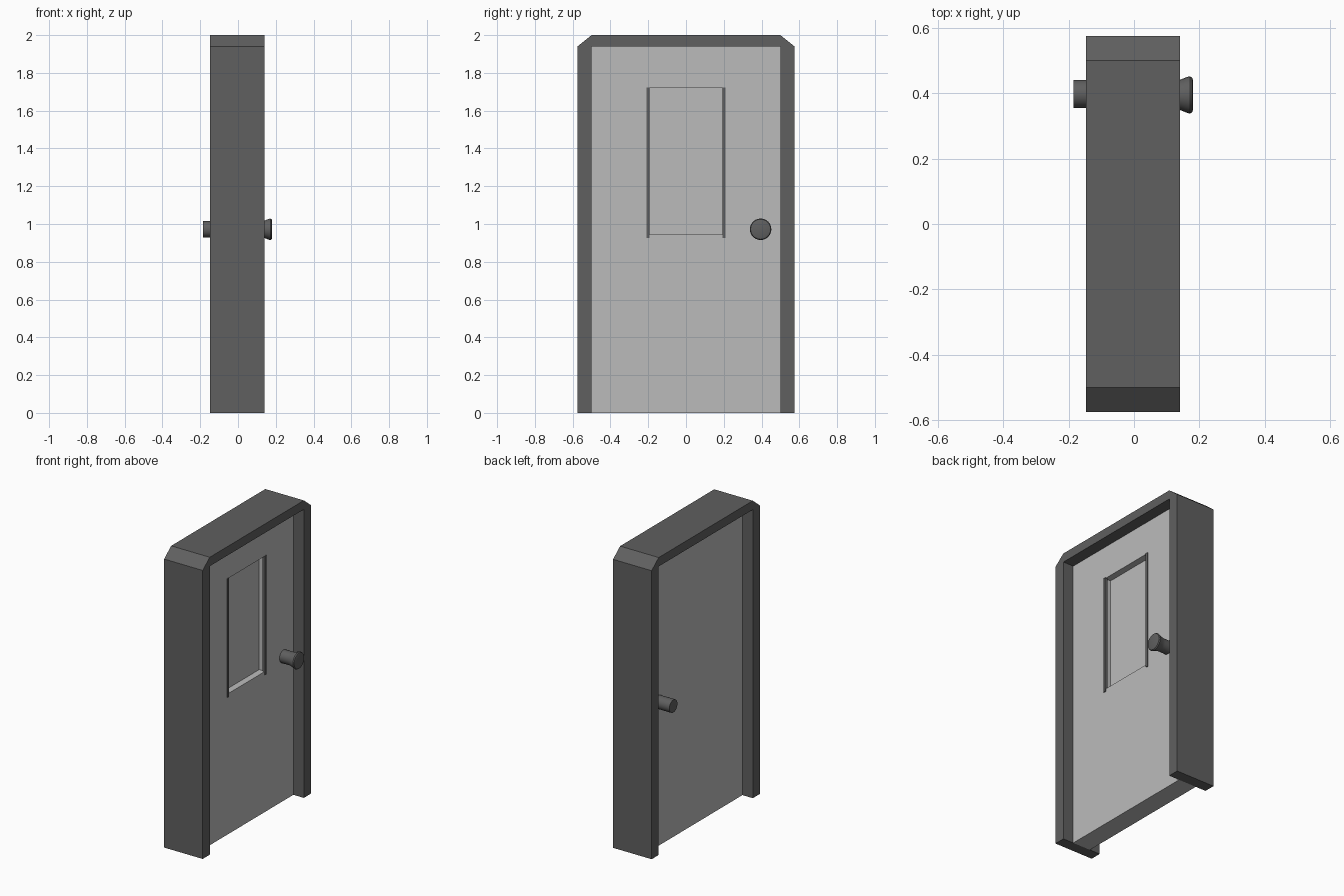
import bpy, bmesh
from math import pi, cos, sin, radians
from mathutils import Vector

cube = bpy.data.objects.get("Cube")
if cube:
    bpy.data.objects.remove(cube, do_unlink=True)


def material(name, value):
    mat = bpy.data.materials.new(name)
    mat.use_nodes = True
    colour = (value, value, value, 1)
    mat.diffuse_color = colour
    mat.node_tree.nodes["Principled BSDF"].inputs["Base Color"].default_value = colour
    return mat


DARK = material("dark_grey", 0.115)
LIGHT = material("light_grey", 0.5)


def finish(name, bm, mat):
    bmesh.ops.recalc_face_normals(bm, faces=bm.faces)
    mesh = bpy.data.meshes.new(name)
    bm.to_mesh(mesh)
    bm.free()
    mesh.materials.append(mat)
    obj = bpy.data.objects.new(name, mesh)
    bpy.context.collection.objects.link(obj)
    return obj


def box(lo, hi):
    bm = bmesh.new()
    bmesh.ops.create_cube(bm, size=1)
    lo, hi = Vector(lo), Vector(hi)
    for v in bm.verts:
        v.co = (lo + hi) / 2 + v.co * (hi - lo)
    return bm


def lathe(name, profile, y, z, mat, sides=24):
    """Turn (x, radius) points about an axis along x, with flat caps."""
    bm = bmesh.new()
    rings = [[bm.verts.new((x, y + r * cos(2 * pi * i / sides), z + r * sin(2 * pi * i / sides)))
              for i in range(sides)] for x, r in profile]
    for a, b in zip(rings, rings[1:]):
        for i in range(sides):
            j = (i + 1) % sides
            bm.faces.new((a[i], a[j], b[j], b[i]))
    bm.faces.new(rings[0])
    bm.faces.new(rings[-1])
    obj = finish(name, bm, mat)
    bpy.ops.object.select_all(action="DESELECT")
    obj.select_set(True)
    bpy.context.view_layer.objects.active = obj
    bpy.ops.object.shade_smooth_by_angle(angle=radians(30))


# Door frame: arch outline with chamfered corners, extruded along x
half = [(0.5, 0), (0.575, 0), (0.575, 1.94), (0.5, 2.0)]
inner = [(-0.5, 0), (-0.5, 1.94), (0.5, 1.94)]
outline = half + [(-y, z) for y, z in reversed(half)] + inner[1:]
bm = bmesh.new()
face = bm.faces.new([bm.verts.new((-0.147, y, z)) for y, z in outline])
result = bmesh.ops.extrude_face_region(bm, geom=[face], use_keep_orig=True)
for v in result["geom"]:
    if isinstance(v, bmesh.types.BMVert):
        v.co.x = 0.14
finish("door_frame", bm, DARK)

# Door panel with a sunken window on the +x side
FACE_X, SUNK_X = 0.062, 0.018
W, Z0, Z1 = 0.2, 0.945, 1.72
bm = box((-0.07, -0.5, 0), (FACE_X, 0.5, 1.94))
bm.faces.ensure_lookup_table()
front = max(bm.faces, key=lambda f: f.calc_center_median().x)
bmesh.ops.inset_individual(bm, faces=[front], thickness=0.1)
mid = front.calc_center_median().z
for v in front.verts:
    v.co = (FACE_X, W if v.co.y > 0 else -W, Z1 if v.co.z > mid else Z0)
pane = bmesh.ops.extrude_discrete_faces(bm, faces=[front])["faces"][0]
for v in pane.verts:
    v.co.x = SUNK_X
finish("door_panel", bm, LIGHT)

# Slim upright trims beside the window
for side, name in ((-1, "right"), (1, "left")):
    y = side * W
    bm = box((SUNK_X + 0.03, y - 0.008, 0.925), (FACE_X + 0.006, y + 0.008, Z1 + 0.003))
    finish("window_trim_" + name, bm, DARK)

# Flared knob on the +x side, plain round handle on the other
lathe("flared_knob", [(0.06, 0.043), (0.12, 0.043), (0.14, 0.046), (0.163, 0.055),
                      (0.171, 0.057), (0.178, 0.053), (0.181, 0.044)], 0.395, 0.972, DARK)
lathe("round_handle", [(-0.185, 0.043), (-0.065, 0.043)], 0.398, 0.972, DARK)
